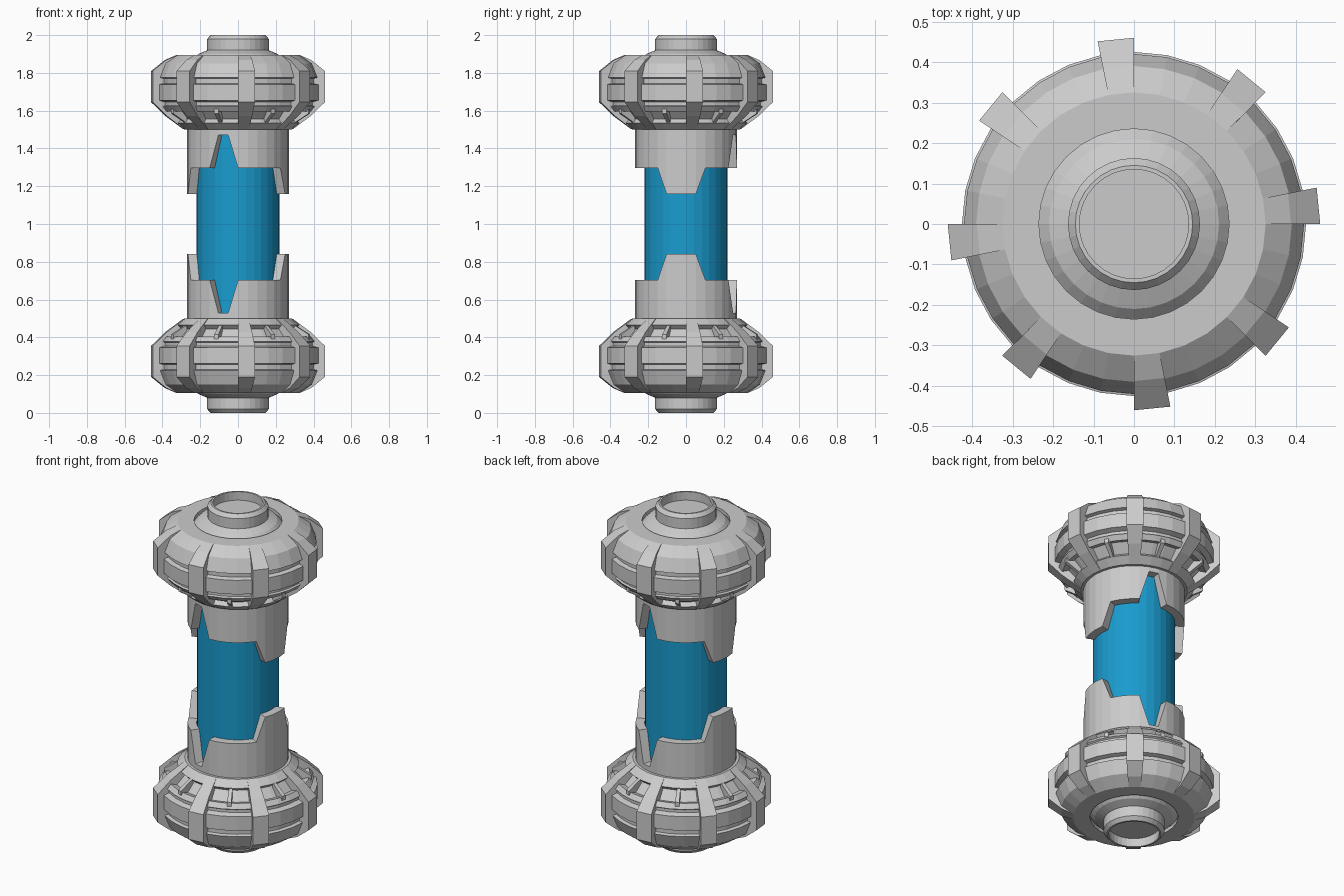
import bpy, bmesh
from math import sin, cos, radians

if "Cube" in bpy.data.objects:
    bpy.data.objects.remove(bpy.data.objects["Cube"])

N = 32
STEP = 360 / N


def point(r, deg, z, flip):
    a = radians(deg)
    return (r * cos(a), r * sin(a), 2 - z if flip else z)


def finish(bm, name):
    bmesh.ops.remove_doubles(bm, verts=bm.verts, dist=1e-5)
    bmesh.ops.recalc_face_normals(bm, faces=bm.faces)
    me = bpy.data.meshes.new(name)
    bm.to_mesh(me)
    bm.free()
    ob = bpy.data.objects.new(name, me)
    bpy.context.collection.objects.link(ob)
    return ob


def lathe(name, profile, flip=False):
    """Revolve an open (r, z) profile; both ends are capped."""
    bm = bmesh.new()
    rings = [[bm.verts.new(point(r, i * STEP, z, flip)) for i in range(N)]
             for r, z in profile]
    for a, b in zip(rings, rings[1:]):
        for i in range(N):
            j = (i + 1) % N
            bm.faces.new((a[i], a[j], b[j], b[i]))
    bm.faces.new(rings[0])
    bm.faces.new(rings[-1])
    return finish(bm, name)


def sectors(name, profile, starts, width, flip):
    """Closed (r, z) outline swept over a short angle, once per start."""
    bm = bmesh.new()
    for s in starts:
        a = [bm.verts.new(point(r, s, z, flip)) for r, z in profile]
        b = [bm.verts.new(point(r, s + width, z, flip)) for r, z in profile]
        bm.faces.new(a)
        bm.faces.new(b)
        for i in range(len(a)):
            j = (i + 1) % len(a)
            bm.faces.new((a[i], a[j], b[j], b[i]))
    return finish(bm, name)


def collar(name, flip):
    """Toothed sleeve: edge height set per column, repeated every half turn."""
    heights = {i: 1.16 for i in (14, 15, 0, 1)}   # long teeth
    heights.update({6: 1.472, 7: 1.472})          # deep notches
    bm = bmesh.new()
    cols = []
    for i in range(N):
        h = heights.get(i % 16, 1.297)
        cols.append([bm.verts.new(point(r, i * STEP, z, flip))
                     for r, z in ((0.27, 1.51), (0.27, h), (0.222, h), (0.222, 1.51))])
    for i in range(N):
        a, b = cols[i], cols[(i + 1) % N]
        for k in range(4):
            m = (k + 1) % 4
            bm.faces.new((a[k], a[m], b[m], b[k]))
    return finish(bm, name)


# Profiles are written for the top end, then flipped for the bottom end
head = [(0.325, 1.895), (0.39, 1.85), (0.42, 1.775), (0.40, 1.77), (0.40, 1.745),
        (0.425, 1.738), (0.425, 1.655), (0.395, 1.645), (0.395, 1.628),
        (0.405, 1.622), (0.385, 1.595), (0.35, 1.605), (0.305, 1.555),
        (0.325, 1.535), (0.285, 1.50), (0.20, 1.50)]
cap = [(0.135, 1.95), (0.135, 2.0), (0.145, 2.0), (0.163, 1.98), (0.163, 1.92),
       (0.21, 1.90), (0.235, 1.875), (0.235, 1.895)]
rib = [(0.325, 1.895), (0.388, 1.868), (0.46, 1.81), (0.46, 1.645),
       (0.385, 1.572), (0.29, 1.502), (0.28, 1.56), (0.30, 1.85)]
wedge = [(0.315, 1.535), (0.395, 1.585), (0.395, 1.61), (0.30, 1.61)]

for side, flip in (("top", False), ("bottom", True)):
    lathe(side + "_head", cap + head, flip)
    sectors(side + "_ribs", rib, [45 * k for k in range(8)], STEP, flip)
    sectors(side + "_vent_fins", wedge, [26.4 + 45 * k for k in range(8)], 3.4, flip)
    collar(side + "_collar", flip)

# Glowing core
core = lathe("core_tube", [(0.22, 0.51), (0.22, 1.49)])
blue = bpy.data.materials.new("core_blue")
blue.diffuse_color = (0.01, 0.33, 0.62, 1)
blue.use_nodes = True
blue.node_tree.nodes["Principled BSDF"].inputs["Base Color"].default_value = blue.diffuse_color
core.data.materials.append(blue)
